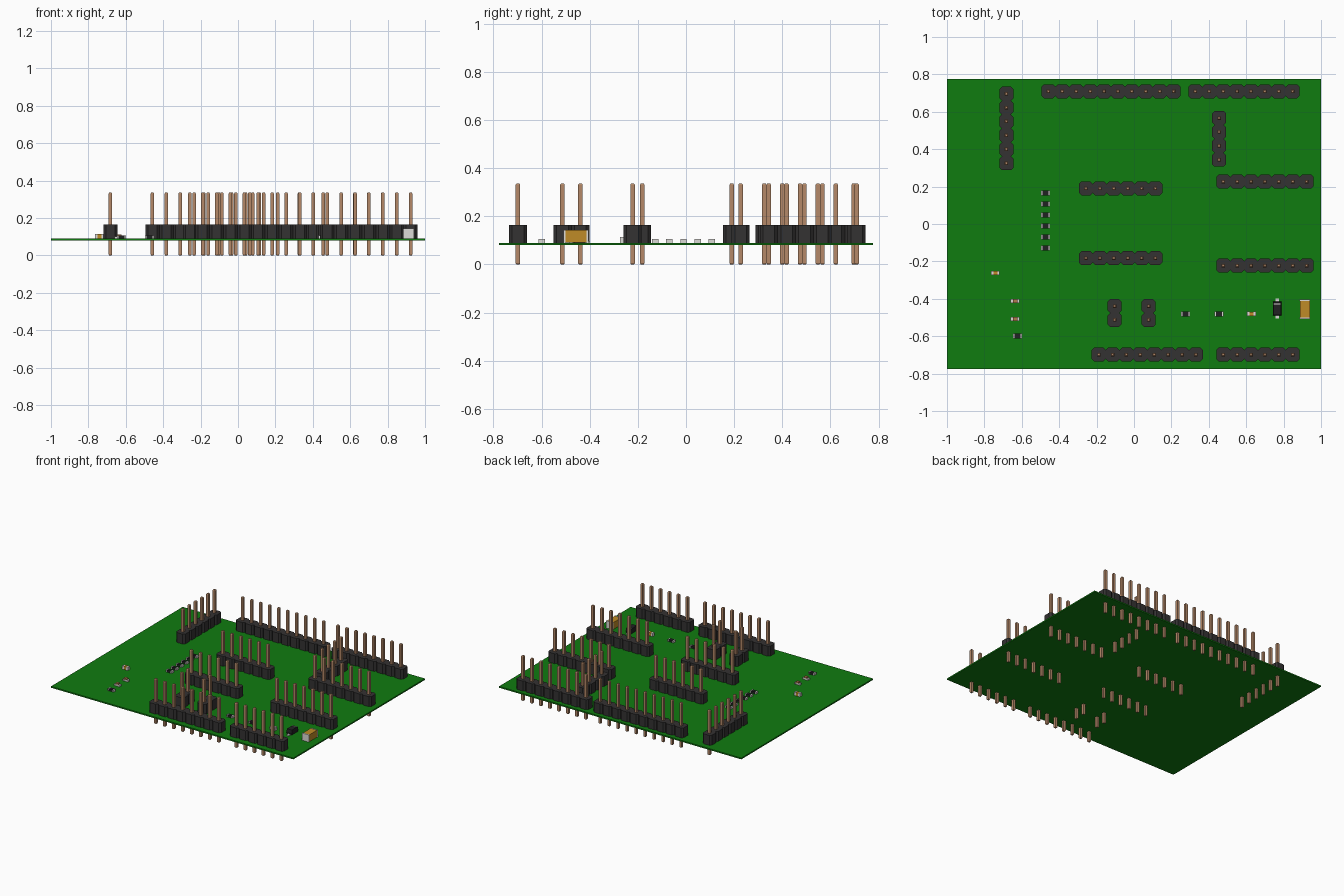
import bpy, bmesh, math
from mathutils import Matrix, Vector

if "Cube" in bpy.data.objects:
    bpy.data.objects.remove(bpy.data.objects["Cube"])


def material(name, rgb):
    m = bpy.data.materials.new(name)
    m.diffuse_color = (*rgb, 1)
    m.use_nodes = True
    m.node_tree.nodes["Principled BSDF"].inputs["Base Color"].default_value = m.diffuse_color
    return m


GREEN = material("board_green", (0.005, 0.2, 0.005))
BLACK = material("plastic_black", (0.034, 0.032, 0.032))
COPPER = material("pin_copper", (0.46, 0.25, 0.14))
SILVER = material("terminal_silver", (0.72, 0.71, 0.68))
DARK = material("chip_dark", (0.015, 0.015, 0.016))
AMBER = material("capacitor_amber", (0.52, 0.26, 0.02))
TAN = material("ceramic_tan", (0.42, 0.2, 0.07))

TOP = 0.09      # board surface
PITCH = 0.0743  # pin spacing


def finish(name, bm, mats):
    bmesh.ops.recalc_face_normals(bm, faces=bm.faces)
    mesh = bpy.data.meshes.new(name)
    bm.to_mesh(mesh)
    bm.free()
    for m in mats:
        mesh.materials.append(m)
    ob = bpy.data.objects.new(name, mesh)
    bpy.context.collection.objects.link(ob)
    return ob


def loft(bm, rings):
    """Join stacked rings of points and cap both ends."""
    loops = [[bm.verts.new(p) for p in ring] for ring in rings]
    n = len(loops[0])
    for a, b in zip(loops, loops[1:]):
        for i in range(n):
            bm.faces.new((a[i], a[(i + 1) % n], b[(i + 1) % n], b[i]))
    bm.faces.new(loops[0][::-1])
    bm.faces.new(loops[-1])


def box(bm, centre, size, slot=0):
    made = bmesh.ops.create_cube(bm, size=1, matrix=Matrix.Translation(centre) @ Matrix.Diagonal((*size, 1)))
    for f in {f for v in made["verts"] for f in v.link_faces}:
        f.material_index = slot


def square(x, y, h, z):
    return [(x - h, y - h, z), (x + h, y - h, z), (x + h, y + h, z), (x - h, y + h, z)]


def octagon(x, y, h, c, z):
    pts = [(h, c - h), (h, h - c), (h - c, h), (c - h, h),
           (-h, h - c), (-h, c - h), (c - h, -h), (h - c, -h)]
    return [(x + px, y + py, z) for px, py in pts]


def header(name, x, y, count, vertical=False):
    """Row of chamfered housing blocks with a square pin through each."""
    housing, pins = bmesh.new(), bmesh.new()
    for i in range(count):
        d = (i - (count - 1) / 2) * PITCH
        px, py = (x, y + d) if vertical else (x + d, y)
        loft(housing, [octagon(px, py, PITCH / 2, 0.013, z) for z in (TOP, TOP + 0.074)])
        loft(pins, [square(px, py, h, z) for h, z in
                    ((0.006, 0), (0.0094, 0.005), (0.0094, 0.331), (0.006, 0.336))])
    finish(name + "_housing", housing, [BLACK])
    finish(name + "_pins", pins, [COPPER])


def chip(name, x, y, size, body, cap, vertical=False):
    """Surface-mount part: body between two wrapped metal ends."""
    l, w, h = size
    bm = bmesh.new()
    box(bm, (0, 0, h / 2), (l - cap, w * 0.96, h * 0.95), 0)
    for s in (-1, 1):
        box(bm, (s * (l - cap) / 2, 0, h / 2), (cap, w, h), 1)
    bm.transform(Matrix.Translation((x, y, TOP)) @ Matrix.Rotation(math.pi / 2 if vertical else 0, 4, 'Z'))
    return finish(name, bm, [body, SILVER])


# Circuit board
bm = bmesh.new()
box(bm, (0, 0, TOP - 0.005), (2, 1.553, 0.01))
finish("circuit_board", bm, [GREEN])

# Pin headers
header("back_left_header", -0.123, 0.709, 10)
header("back_right_header", 0.588, 0.709, 8)
header("front_left_header", 0.071, -0.698, 8)
header("front_right_header", 0.663, -0.698, 6)
header("side_header", -0.682, 0.511, 6, True)
header("four_pin_header", 0.455, 0.455, 4, True)
for side, ya, yb in (("back", 0.19, 0.227), ("front", -0.182, -0.222)):
    header("inner_left_header_" + side, -0.071, ya, 6)
    header("inner_right_header_" + side, 0.70, yb, 7)
for i, x in enumerate((-0.104, 0.078)):
    header(f"jumper_{i + 1}", x, -0.476, 2, True)

# Resistors
spots = [(-0.473, 0.166 - 0.0588 * i) for i in range(6)]
spots += [(0.275, -0.481), (0.455, -0.481), (-0.623, -0.599)]
for i, (x, y) in enumerate(spots):
    chip(f"resistor_{i + 1}", x, y, (0.048, 0.026, 0.016), DARK, 0.008)

# Small ceramic capacitors
for i, (x, y) in enumerate(((-0.741, -0.262), (0.628, -0.481))):
    chip(f"ceramic_capacitor_{i + 1}", x, y, (0.046, 0.024, 0.025), AMBER, 0.013)

# Indicator lamps: pale base with a tan lens
for i, y in enumerate((-0.412, -0.508)):
    chip(f"lamp_{i + 1}", -0.636, y, (0.046, 0.022, 0.012), SILVER, 0.012)
    bm = bmesh.new()
    box(bm, (-0.636, y, TOP + 0.015), (0.024, 0.02, 0.012))
    finish(f"lamp_lens_{i + 1}", bm, [TAN])

# Large capacitor
chip("large_capacitor", 0.914, -0.457, (0.104, 0.056, 0.054), AMBER, 0.008, True)

# Diode: tapered body, leads and a painted band
bm = bmesh.new()
dx, dy = 0.765, -0.452
loft(bm, [[(dx + sx * w, dy + sy * l, z) for sx, sy in ((-1, -1), (1, -1), (1, 1), (-1, 1))]
          for w, l, z in ((0.020, 0.035, TOP + 0.003), (0.023, 0.038, TOP + 0.02), (0.020, 0.034, TOP + 0.04))])
for s in (-1, 1):
    box(bm, (dx, dy + s * 0.043, TOP + 0.004), (0.018, 0.022, 0.008), 1)
box(bm, (dx, dy + 0.025, TOP + 0.0405), (0.036, 0.005, 0.002), 1)
finish("diode", bm, [DARK, SILVER])
